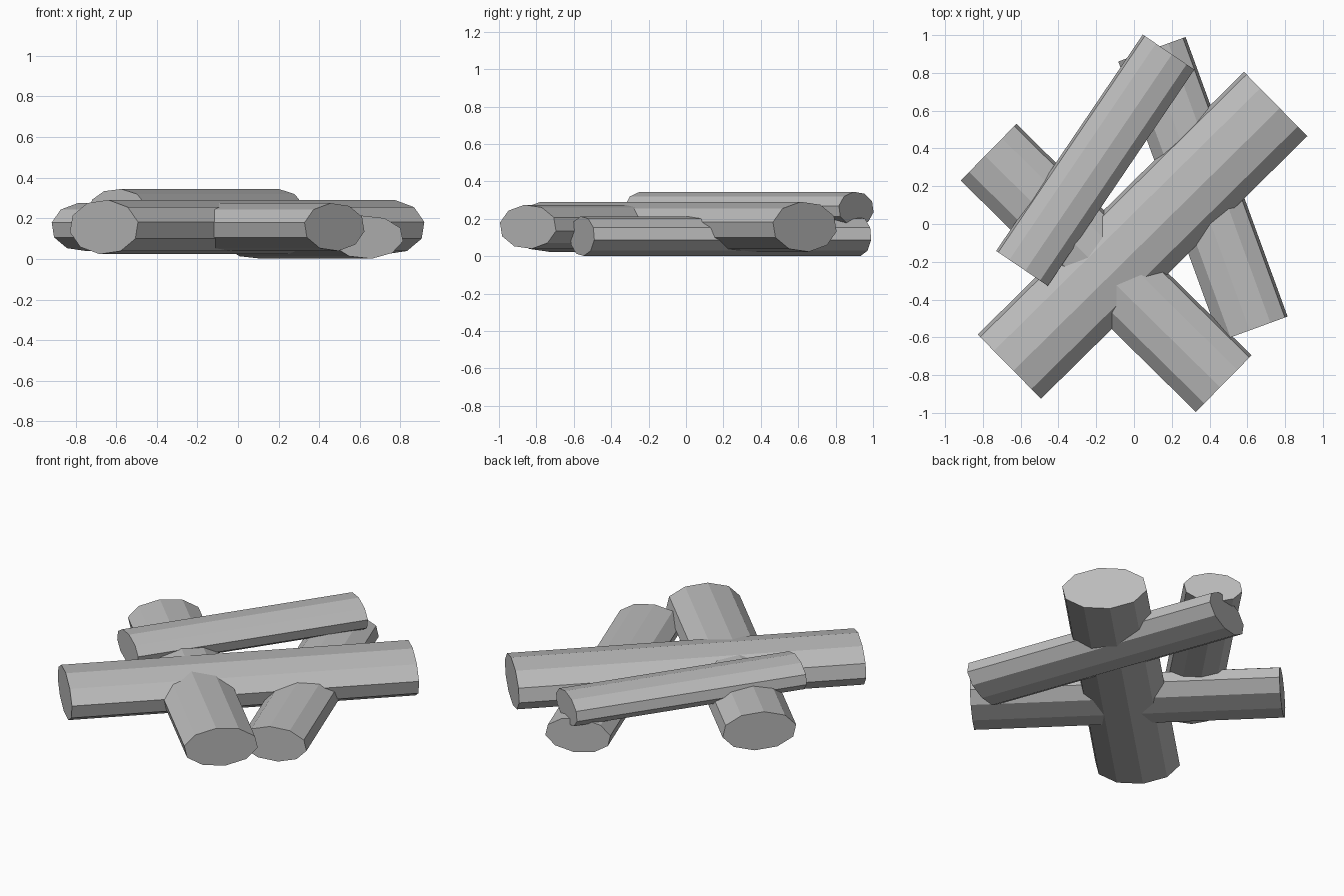
import bpy
import bmesh
import math
from mathutils import Vector

cube = bpy.data.objects.get("Cube")
if cube:
    bpy.data.objects.remove(cube, do_unlink=True)

SIDES = 10
ROLL = math.radians(10.7)
FLATTEN = 0.554  # logs are squashed in height

grey = bpy.data.materials.new("plain_grey")
grey.use_nodes = True
grey.diffuse_color = (0.5, 0.5, 0.5, 1)
grey.node_tree.nodes["Principled BSDF"].inputs["Base Color"].default_value = (0.5, 0.5, 0.5, 1)


def log(name, start, end, radius, height):
    """Flattened ten-sided log lying level from start to end."""
    a = Vector((*start, height))
    b = Vector((*end, height))
    along = (b - a).normalized()
    side = Vector((along.y, -along.x, 0)) * radius
    up = Vector((0, 0, radius * FLATTEN))

    bm = bmesh.new()
    angles = [ROLL + math.tau * i / SIDES for i in range(SIDES)]
    ring = [bm.verts.new(a + side * math.cos(t) + up * math.sin(t)) for t in angles]
    cap = bm.faces.new(ring)
    ext = bmesh.ops.extrude_face_region(bm, geom=[cap], use_keep_orig=True)
    moved = [v for v in ext["geom"] if isinstance(v, bmesh.types.BMVert)]
    bmesh.ops.translate(bm, verts=moved, vec=b - a)
    bmesh.ops.recalc_face_normals(bm, faces=bm.faces[:])

    mesh = bpy.data.meshes.new(name)
    bm.to_mesh(mesh)
    bm.free()
    mesh.materials.append(grey)
    obj = bpy.data.objects.new(name, mesh)
    bpy.context.collection.objects.link(obj)
    return obj


# Crossed pile, from the lowest log to the top one
log("bottom_log", (0.095, 0.925), (0.635, -0.555), 0.193, 0.107)
log("cross_log", (-0.77, 0.38), (0.475, -0.845), 0.214, 0.157)
log("large_log", (-0.66, -0.755), (0.75, 0.635), 0.243, 0.157)
log("top_log", (-0.593, -0.235), (0.183, 0.91), 0.168, 0.252)
